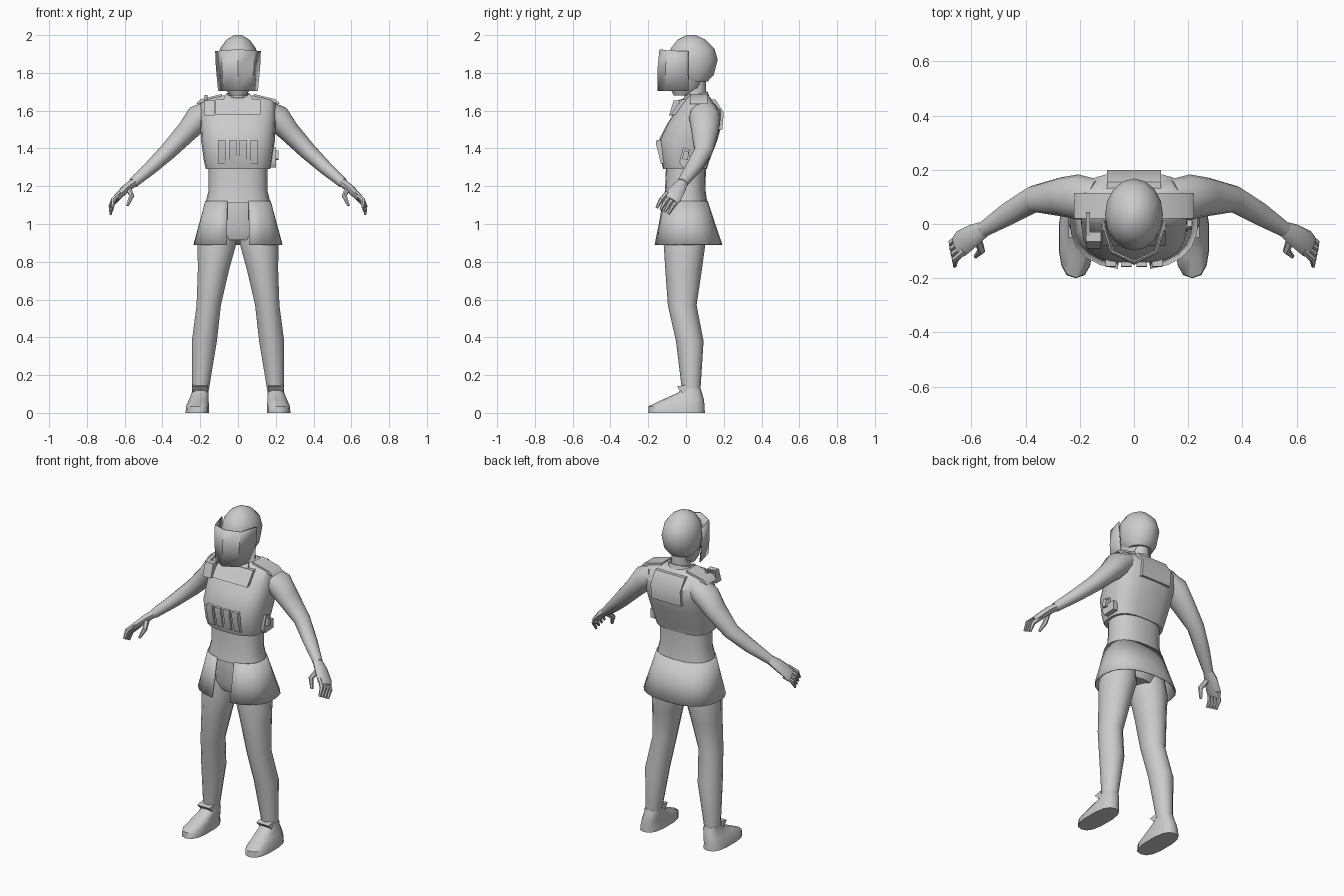
import bpy, bmesh
from math import sin, cos, pi, radians, asin, copysign
from mathutils import Vector

cube = bpy.data.objects.get("Cube")
if cube:
    bpy.data.objects.remove(cube, do_unlink=True)

grey = bpy.data.materials.new("plain_grey")
grey.use_nodes = True
COLOUR = (0.6, 0.6, 0.6, 1)
grey.diffuse_color = COLOUR
grey.node_tree.nodes["Principled BSDF"].inputs["Base Color"].default_value = COLOUR


def finish(name, bm, solid=0, closed=True):
    if closed:
        bmesh.ops.recalc_face_normals(bm, faces=bm.faces)
    me = bpy.data.meshes.new(name)
    bm.to_mesh(me)
    bm.free()
    me.materials.append(grey)
    me.shade_smooth()
    me.set_sharp_from_angle(angle=radians(42))
    ob = bpy.data.objects.new(name, me)
    bpy.context.collection.objects.link(ob)
    if solid:
        mod = ob.modifiers.new("thickness", "SOLIDIFY")
        mod.thickness = solid
        mod.offset = 0
    return ob


def skin(name, rows, wrap=True, solid=0):
    """Bridge rows of points; closed rows get end caps."""
    bm = bmesh.new()
    vs = [[bm.verts.new(p) for p in row] for row in rows]
    n = len(vs[0])
    for a, b in zip(vs, vs[1:]):
        for i in range(n if wrap else n - 1):
            j = (i + 1) % n
            bm.faces.new((a[i], a[j], b[j], b[i]))
    if wrap:
        bm.faces.new(vs[0])
        bm.faces.new(vs[-1])
    return finish(name, bm, solid)


def oval(t, p):
    c, s = cos(t), sin(t)
    return copysign(abs(c) ** (2 / p), c), copysign(abs(s) ** (2 / p), s)


def stack(name, rings, n=16, p=2, slit=0, solid=0):
    """Level rings (x, y, z, rx, ry); slit leaves a front opening."""
    rows = []
    for x, y, z, rx, ry in rings:
        gap = asin(slit / rx) if slit else 0
        count = n + 1 if slit else n
        row = []
        for i in range(count):
            u, v = oval(-pi / 2 + gap + (2 * pi - 2 * gap) * i / n, p)
            row.append((x + rx * u, y + ry * v, z))
        rows.append(row)
    return skin(name, rows, not slit, solid)


def limb(name, rings, side=1, n=10):
    """Rings (centre, ry, rz) set square to the limb's path."""
    cs = [Vector((c[0] * side, c[1], c[2])) for c, a, b in rings]
    rows = []
    for i, (c, a, b) in enumerate(rings):
        t = (cs[min(i + 1, len(cs) - 1)] - cs[max(i - 1, 0)]).normalized()
        u = Vector((0, 1, 0))
        u = (u - t * u.dot(t)).normalized()
        v = t.cross(u)
        rows.append([cs[i] + u * a * cos(2 * pi * k / n) + v * b * sin(2 * pi * k / n)
                     for k in range(n)])
    return skin(name, rows)


def prism(name, pts, push):
    """Flat outline pushed along a vector."""
    push = Vector(push)
    return skin(name, [[Vector(q) for q in pts], [Vector(q) + push for q in pts]])


def slab(name, x0, x1, profile):
    """Side profile in (y, z) spanning x0 to x1."""
    return prism(name, [(x0, y, z) for y, z in profile], (x1 - x0, 0, 0))


# Head, helmet and neck
stack("head", [(0, -.02, 1.68, .04, .045), (0, 0, 1.72, .07, .085), (0, .01, 1.8, .085, .1)])
stack("helmet", [(0, .045, 1.755, .075, .07), (0, .035, 1.79, .097, .112), (0, .035, 1.87, .107, .133),
                 (0, .035, 1.93, .095, .115), (0, .03, 1.975, .062, .075), (0, .03, 2, .02, .025)])
stack("neck", [(0, .05, 1.6, .056, .058), (0, .05, 1.78, .05, .056)], 12)

# Face shield folded along its centre
shield = []
for z, w, front in ((1.705, .87, -.148), (1.83, .97, -.147), (1.925, 1, -.138)):
    row = [(-.118, .012), (-.085, front + .04), (0, front), (.085, front + .04), (.118, .012)]
    shield.append([(x * w, y, z - abs(x) * .08 * (z > 1.9)) for x, y in row])
skin("face_shield", shield, False, .006)

# Collar, rising toward the back
rows = []
for z, r in ((1.635, .082), (1.685, .066)):
    rows.append([(r * cos(k * pi / 7), .05 + r * sin(k * pi / 7), z + .018 * sin(k * pi / 7))
                 for k in range(14)])
skin("collar", rows)

# Vest and jacket
stack("vest", [(0, -.005, 1.29, .17, .115), (0, -.005, 1.33, .18, .127), (0, .01, 1.44, .195, .155),
               (0, .045, 1.53, .2, .145), (0, .068, 1.6, .202, .123), (0, .065, 1.655, .2, .075),
               (0, .065, 1.68, .1, .055)], 20, 2.8)
stack("jacket", [(0, -.005, 1.11, .172, .118), (0, -.004, 1.18, .155, .107),
                 (0, 0, 1.31, .155, .106)], 20, 2.4)
stack("jacket_skirt", [(0, .012, .89, .234, .178), (0, .004, 1.0, .204, .148),
                       (0, -.005, 1.12, .172, .118)], 20, 2.4, .045, .006)
stack("hips", [(0, -.005, .915, .13, .09), (0, -.005, .97, .17, .112), (0, -.005, 1.115, .155, .1)], 16)

# Chest and back panels
slab("chest_panel", -.118, .118, [(-.082, 1.58), (-.022, 1.66), (.02, 1.66), (-.03, 1.58)])
slab("back_panel", -.1, .1, [(.192, 1.5), (.2, 1.59), (.155, 1.66), (.1, 1.66), (.1, 1.5)])

# Four magazine pouches
for i in range(4):
    x = -.086 + i * .0573
    slab(f"pouch_{i + 1}", x - .02, x + .02,
         [(-.133, 1.32), (-.159, 1.425), (-.157, 1.445), (-.12, 1.445), (-.1, 1.32)])

# Side holster and shoulder radio
slab("side_holster", .17, .2, [(-.035, 1.33), (-.015, 1.405), (.02, 1.395), (.012, 1.36),
                               (.06, 1.36), (.06, 1.305), (-.02, 1.3)])
slab("holster_flap", .195, .215, [(-.02, 1.345), (-.01, 1.39), (.015, 1.385), (.01, 1.34)])
slab("radio", -.177, -.122, [(-.09, 1.575), (-.065, 1.655), (-.03, 1.655), (-.04, 1.575)])
slab("radio_antenna", -.177, -.162, [(-.06, 1.65), (.045, 1.682), (.045, 1.668), (-.05, 1.638)])

for side, word in ((1, "left"), (-1, "right")):
    # Lapel and shoulder strap
    prism(word + "_lapel", [(side * .008, -.035, 1.645), (side * .035, -.06, 1.605),
                            (side * .088, -.035, 1.64), (side * .062, .015, 1.69)], (0, .012, -.008))
    prism(word + "_shoulder_strap", [(side * .085, .02, 1.688), (side * .2, .02, 1.66),
                                     (side * .222, .02, 1.635), (side * .2, .02, 1.64),
                                     (side * .085, .02, 1.67)], (0, .095, 0))
    # Arm
    limb(word + "_arm", [((.14, .09, 1.6), .075, .06), ((.21, .1, 1.56), .083, .072),
                         ((.27, .1, 1.49), .072, .057), ((.37, .092, 1.385), .05, .046),
                         ((.46, .04, 1.3), .044, .037), ((.555, -.02, 1.217), .029, .027)], side, 12)
    # Hand with fingers and thumb
    limb(word + "_palm", [((.54, -.012, 1.228), .025, .023), ((.59, -.04, 1.19), .042, .023),
                          ((.638, -.072, 1.143), .05, .02), ((.652, -.085, 1.128), .044, .015)], side)
    for i in range(4):
        d = Vector((.17, .86, -.47)) * (i - 1.5) * .024
        path = ((.632, -.068, 1.147), .013), ((.667, -.1, 1.112), .013), ((.668, -.125, 1.068), .007)
        limb(f"{word}_finger_{i + 1}", [(Vector(c) + d, r, r) for c, r in path], side, 6)
    limb(word + "_thumb", [((.58, -.05, 1.19), .018, .016), ((.563, -.098, 1.15), .015, .014),
                           ((.585, -.12, 1.098), .008, .008)], side, 6)
    # Leg, foot and ankle flap
    stack(word + "_leg", [(side * x, y, z, rx, ry) for x, y, z, rx, ry in (
        (.2, .028, .1, .043, .047), (.178, .02, .38, .068, .073), (.155, -.02, .57, .066, .076),
        (.131, -.013, .75, .084, .096), (.112, -.008, .89, .104, .11), (.1, -.005, 1.0, .09, .1))], 14)
    stack(word + "_foot", [(side * x, y, z, rx, ry) for x, y, z, rx, ry in (
        (.215, -.05, 0, .064, .15), (.214, -.05, .035, .062, .148), (.208, -.015, .07, .053, .11),
        (.2, .02, .105, .046, .065), (.2, .028, .13, .043, .049))], 14, 2.6)
    slab(word + "_ankle_flap", side * .158, side * .242,
         [(-.05, .14), (-.02, .108), (.005, .11), (0, .148)])
